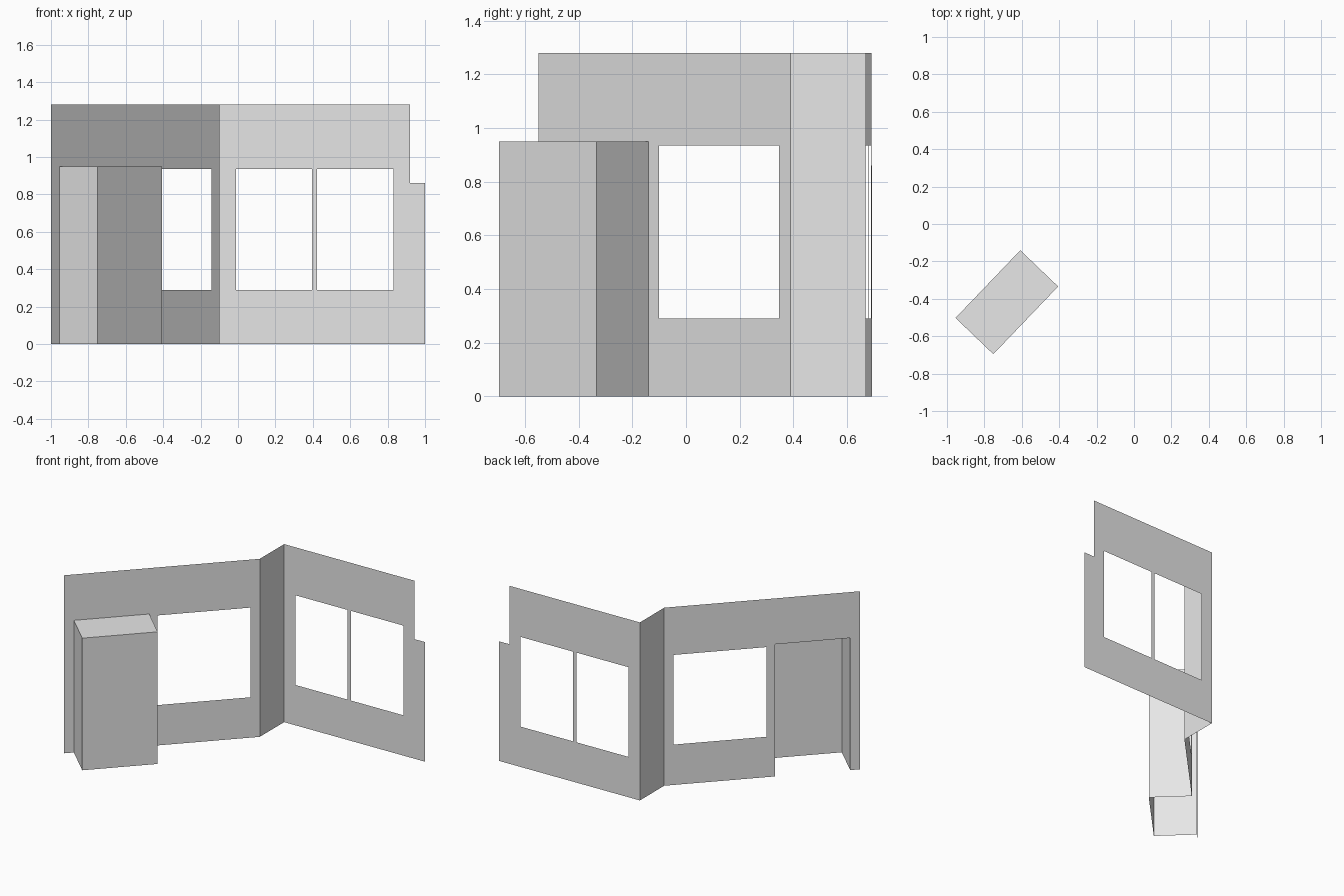
import bpy
import bmesh
from mathutils import Vector

cube = bpy.data.objects.get("Cube")
if cube:
    bpy.data.objects.remove(cube, do_unlink=True)

grey = bpy.data.materials.new("plain_grey")
grey.use_nodes = True
grey.diffuse_color = (0.8, 0.8, 0.8, 1)
grey.node_tree.nodes["Principled BSDF"].inputs["Base Color"].default_value = (0.8, 0.8, 0.8, 1)

HEIGHT = 1.28
SILL, HEAD = 0.29, 0.935
BOX_TOP = 0.95


def finish(name, bm):
    mesh = bpy.data.meshes.new(name)
    bm.to_mesh(mesh)
    bm.free()
    mesh.materials.append(grey)
    obj = bpy.data.objects.new(name, mesh)
    bpy.context.collection.objects.link(obj)
    return obj


def wall(name, start, end, holes=(), height=HEIGHT):
    """Thin upright sheet; each hole is (u0, u1, z0, z1), u measured along the wall."""
    start, end = Vector((*start, 0)), Vector((*end, 0))
    length = (end - start).length
    along = (end - start).normalized()
    us = sorted({0, length, *(u for h in holes for u in h[:2])})
    zs = sorted({0, height, *(z for h in holes for z in h[2:])})
    bm = bmesh.new()
    for u0, u1 in zip(us, us[1:]):
        for z0, z1 in zip(zs, zs[1:]):
            u, z = (u0 + u1) / 2, (z0 + z1) / 2
            if any(h[0] < u < h[1] and h[2] < z < h[3] for h in holes):
                continue
            corners = ((u0, z0), (u1, z0), (u1, z1), (u0, z1))
            bm.faces.new([bm.verts.new(start + along * a + Vector((0, 0, b)))
                          for a, b in corners])
    bmesh.ops.remove_doubles(bm, verts=bm.verts, dist=0.0001)
    return finish(name, bm)


# Three walls joined in a zigzag
left_end, inner_corner = Vector((-1, -0.55)), Vector((-0.1, 0.39))
back_corner, right_end = Vector((-0.1, 0.667)), Vector((1, 0.694))
slant = (inner_corner - left_end).normalized()
niche = (0.066, 0.567)

wall("slanted_wall", left_end, inner_corner,
     [(*niche, 0, BOX_TOP), (0.623, 1.241, SILL, HEAD)])
wall("short_return_wall", inner_corner, back_corner)
back_length = (right_end - back_corner).length
wall("back_wall", back_corner, right_end,
     [(0.09, 0.495, SILL, HEAD), (0.523, 0.933, SILL, HEAD),
      (1.02, back_length, 0.86, HEIGHT)])

# Box projecting from the slanted wall, open behind and below
outward = Vector((slant.y, -slant.x)) * 0.28
back_a, back_b = (left_end + slant * u for u in niche)
front_a, front_b = back_a + outward, back_b + outward
wall("box_left_side", back_a, front_a, height=BOX_TOP)
wall("box_front", front_a, front_b, height=BOX_TOP)
wall("box_right_side", front_b, back_b, height=BOX_TOP)

bm = bmesh.new()
bm.faces.new([bm.verts.new((p.x, p.y, BOX_TOP))
              for p in (back_a, front_a, front_b, back_b)])
finish("box_top", bm)
